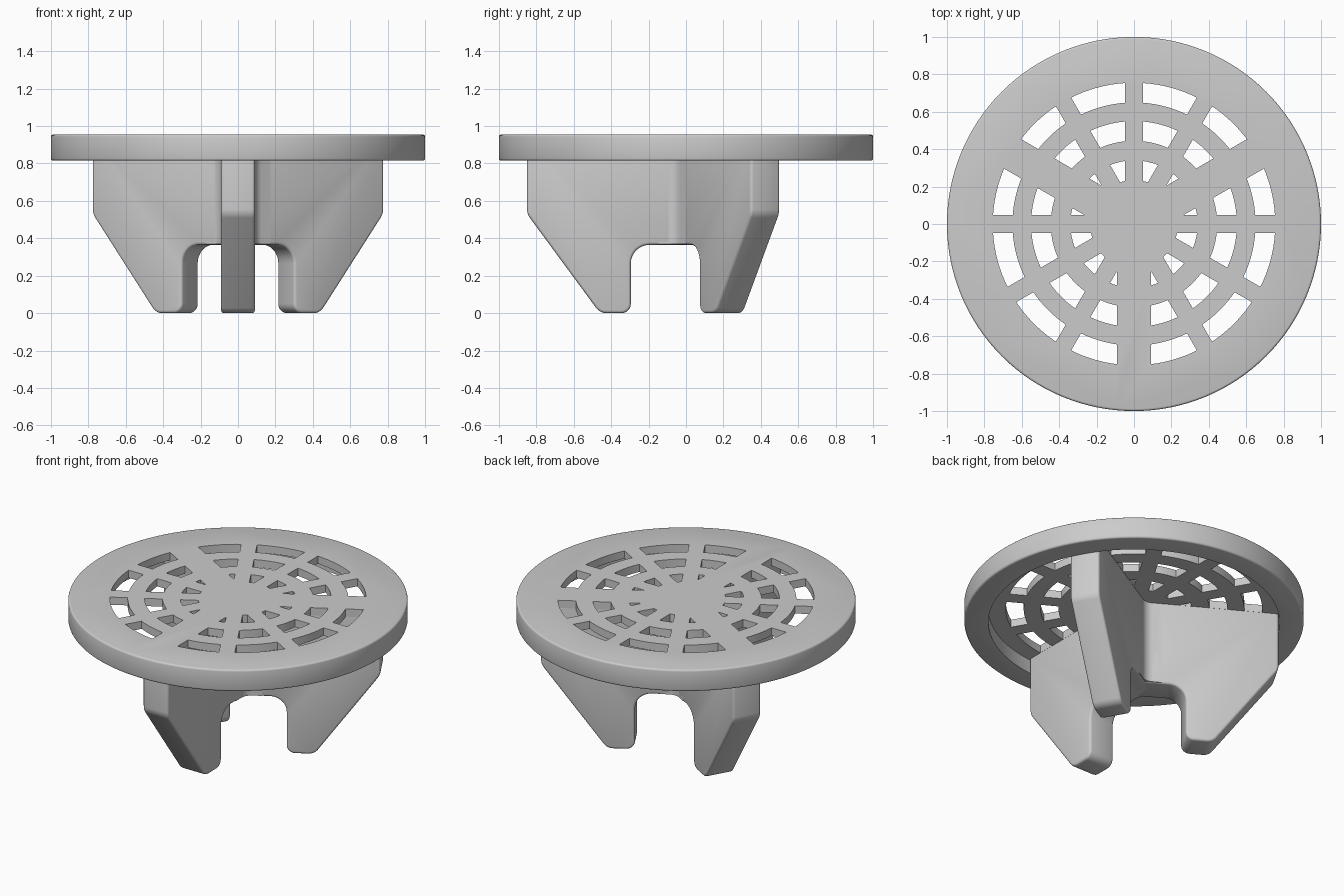
import bpy, bmesh, math
from mathutils import Vector, Matrix

if "Cube" in bpy.data.objects:
    bpy.data.objects.remove(bpy.data.objects["Cube"])

grey = bpy.data.materials.new("grey_plastic")
grey.use_nodes = True
GREY = (0.6, 0.6, 0.6, 1)
grey.diffuse_color = GREY
grey.node_tree.nodes["Principled BSDF"].inputs["Base Color"].default_value = GREY

RIM_BOTTOM, PLATE_BOTTOM, TOP = 0.815, 0.905, 0.955
HALF_LEG, HALF_SPOKE = 0.09, 0.047
LEG_ANGLES = (30, 150, 270)


def rounded(corners, steps=8):
    """Outline through (x, y, radius) corners, each replaced by an arc."""
    pts = []
    for i, (x, y, radius) in enumerate(corners):
        p = Vector((x, y, 0))
        if radius == 0:
            pts.append(p)
            continue
        a, b = ((Vector((*corners[j % len(corners)][:2], 0)) - p).normalized()
                for j in (i - 1, i + 1))
        half = a.angle(b) / 2
        centre = p + (a + b).normalized() * radius / math.sin(half)
        reach = radius / math.tan(half)
        start = (p + a * reach - centre).normalized()
        end = (p + b * reach - centre).normalized()
        pts += [centre + start.slerp(end, k / steps) * radius for k in range(steps + 1)]
    return pts


def add_prism(bm, outline, low, high):
    """Extrude a flat outline between two heights."""
    base = bm.faces.new([bm.verts.new((p[0], p[1], low)) for p in outline])
    up = bmesh.ops.extrude_face_region(bm, geom=[base])["geom"]
    moved = [v for v in up if isinstance(v, bmesh.types.BMVert)]
    bmesh.ops.translate(bm, verts=moved, vec=(0, 0, high - low))


def make_object(name, bm):
    bmesh.ops.recalc_face_normals(bm, faces=bm.faces)
    mesh = bpy.data.meshes.new(name)
    bm.to_mesh(mesh)
    bm.free()
    mesh.materials.append(grey)
    obj = bpy.data.objects.new(name, mesh)
    bpy.context.collection.objects.link(obj)
    return obj


def bevel(obj, width):
    mod = obj.modifiers.new("soft_edges", "BEVEL")
    mod.width, mod.segments = width, 3
    mod.limit_method, mod.angle_limit = "ANGLE", math.radians(40)


def cut(obj, cutter):
    mod = obj.modifiers.new("cut", "BOOLEAN")
    mod.operation, mod.solver, mod.object = "DIFFERENCE", "EXACT", cutter
    cutter.hide_render = True


def finish(obj):
    """Apply modifiers and smooth the curved surfaces."""
    bpy.ops.object.select_all(action="DESELECT")
    obj.select_set(True)
    bpy.context.view_layer.objects.active = obj
    for mod in list(obj.modifiers):
        bpy.ops.object.modifier_apply(modifier=mod.name)
    bpy.ops.object.shade_smooth_by_angle(angle=math.radians(35))


def circle(radius, count=128):
    return [(radius * math.cos(math.tau * i / count),
             radius * math.sin(math.tau * i / count)) for i in range(count)]


def slot_outline(start, inner, outer, steps=8):
    """Arc slot between two parallel-sided spokes 30 degrees apart."""
    w0, w1 = (HALF_LEG + 0.001 if a % 360 in LEG_ANGLES else HALF_SPOKE
              for a in (start, start + 30))

    def span(r):
        return (math.radians(start) + math.asin(w0 / r),
                math.radians(start + 30) - math.asin(w1 / r))

    while span(inner)[1] - span(inner)[0] < 0.01:
        inner += 0.001
    pts = []
    for r, order in ((inner, range(steps + 1)), (outer, range(steps, -1, -1))):
        a, b = span(r)
        for k in order:
            t = a + (b - a) * k / steps
            pts.append((r * math.cos(t), r * math.sin(t)))
    return pts


# Round cover with a hollow underside and three rings of slots
bm = bmesh.new()
add_prism(bm, circle(1), RIM_BOTTOM, TOP)
cover = make_object("cover", bm)
bevel(cover, 0.012)

bm = bmesh.new()
add_prism(bm, circle(0.858), RIM_BOTTOM - 0.1, PLATE_BOTTOM)
recess_cutter = make_object("recess_cutter", bm)

bm = bmesh.new()
for inner, outer in ((0.235, 0.34), (0.445, 0.55), (0.65, 0.755)):
    for start in range(0, 360, 30):
        add_prism(bm, slot_outline(start, inner, outer), 0.85, 1.05)
slot_cutter = make_object("slot_cutter", bm)

cut(cover, recess_cutter)
cut(cover, slot_cutter)
finish(cover)
for helper in (recess_cutter, slot_cutter):
    bpy.data.objects.remove(helper)

# Three tapered legs, drawn as a side profile (radius, height, rounding)
LEG_TOP, NOTCH = 0.93, 0.365
profile = rounded([(-0.05, LEG_TOP, 0), (-0.05, NOTCH, 0), (0.295, NOTCH, 0.1),
                   (0.295, 0, 0.05), (0.46, 0, 0.07), (0.85, 0.53, 0.08),
                   (0.85, LEG_TOP, 0)])
for name, angle in zip(("left_leg", "right_leg", "front_leg"), LEG_ANGLES):
    bm = bmesh.new()
    add_prism(bm, profile, -HALF_LEG, HALF_LEG)
    turn = Matrix.Rotation(math.radians(angle), 4, "Z") @ Matrix.Rotation(math.pi / 2, 4, "X")
    bmesh.ops.transform(bm, matrix=turn, verts=bm.verts)
    leg = make_object(name, bm)
    bevel(leg, 0.015)
    finish(leg)

# Hub that rounds the inside corners where the legs meet
corners = []
for angle in LEG_ANGLES:
    along = Vector((math.cos(math.radians(angle)), math.sin(math.radians(angle))))
    side = Vector((-along.y, along.x)) * HALF_LEG
    corners += [(*(along * 0.15 - side), 0), (*(along * 0.15 + side), 0)]
    inside = math.radians(angle + 60)
    gap = HALF_LEG / math.sin(math.radians(60))
    corners.append((gap * math.cos(inside), gap * math.sin(inside), 0.07))
bm = bmesh.new()
add_prism(bm, rounded(corners), NOTCH + 0.004, LEG_TOP)
finish(make_object("hub", bm))
